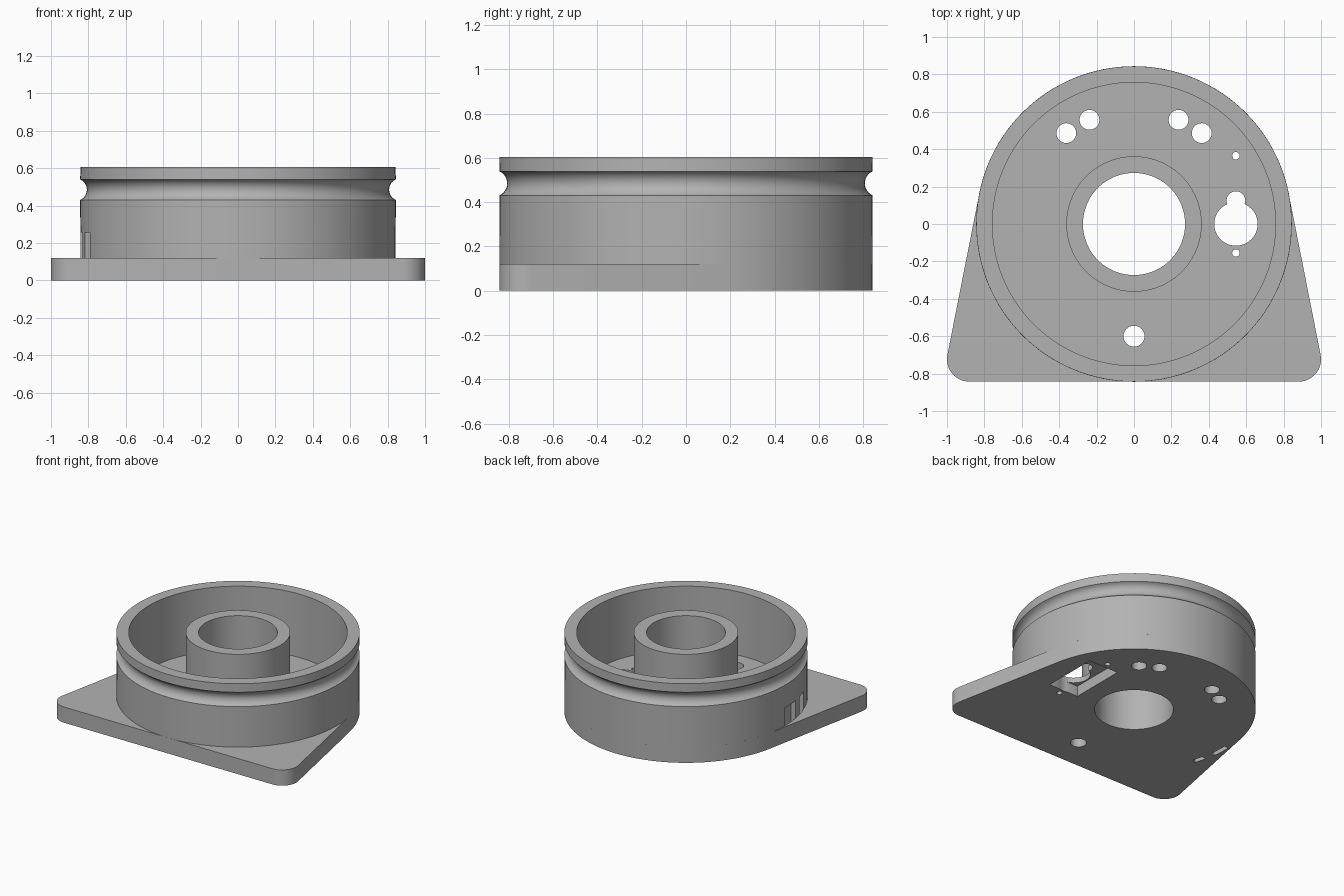
import bpy, bmesh
from math import sin, cos, pi, radians, atan2, degrees
from mathutils import Matrix, Vector

if "Cube" in bpy.data.objects:
    bpy.data.objects.remove(bpy.data.objects["Cube"])

R, WALL_R, BOSS_R, BORE_R = 0.843, 0.757, 0.362, 0.273
FLOOR, TOP = 0.12, 0.605

grey = bpy.data.materials.new("plain grey")
grey.use_nodes = True
colour = (0.45, 0.45, 0.45, 1)
grey.diffuse_color = colour
grey.node_tree.nodes["Principled BSDF"].inputs["Base Color"].default_value = colour


def make(name, bm):
    bmesh.ops.recalc_face_normals(bm, faces=bm.faces)
    mesh = bpy.data.meshes.new(name)
    bm.to_mesh(mesh)
    bm.free()
    mesh.materials.append(grey)
    obj = bpy.data.objects.new(name, mesh)
    bpy.context.collection.objects.link(obj)
    return obj


def arc(cx, cy, r, a0, a1, n):
    return [(cx + r * cos(radians(a0 + (a1 - a0) * i / n)),
             cy + r * sin(radians(a0 + (a1 - a0) * i / n))) for i in range(n + 1)]


def prism(name, outline, z0, z1):
    bm = bmesh.new()
    face = bm.faces.new([bm.verts.new((x, y, z0)) for x, y in outline])
    ext = bmesh.ops.extrude_face_region(bm, geom=[face])
    verts = [g for g in ext["geom"] if isinstance(g, bmesh.types.BMVert)]
    bmesh.ops.translate(bm, verts=verts, vec=(0, 0, z1 - z0))
    return make(name, bm)


def lathe(name, profile, steps=128):
    bm = bmesh.new()
    verts = [bm.verts.new((r, 0, z)) for r, z in profile]
    edges = [bm.edges.new((v, verts[i - 1])) for i, v in enumerate(verts)]
    bmesh.ops.spin(bm, geom=verts + edges, cent=(0, 0, 0), axis=(0, 0, 1),
                   angle=2 * pi, steps=steps)
    bmesh.ops.remove_doubles(bm, verts=bm.verts, dist=0.0001)
    return make(name, bm)


def cut(obj, cutter):
    mod = obj.modifiers.new("cut", "BOOLEAN")
    mod.operation, mod.solver, mod.object = "DIFFERENCE", "EXACT", cutter
    bpy.context.view_layer.objects.active = obj
    bpy.ops.object.modifier_apply(modifier=mod.name)


def discard(cutter):
    bpy.data.objects.remove(cutter)


# Base plate: round back, straight tangent sides, rounded front corners
outline = (arc(0, 0, R, 11, 169, 70) + arc(-0.88, -R + 0.12, 0.12, 169, 270, 12)
           + arc(0.88, -R + 0.12, 0.12, 270, 371, 12))
base = prism("base_plate", outline, 0, FLOOR)

# Drum wall with a rounded groove around the outside
groove = [(R + 0.025 + 0.06 * cos(a), 0.485 + 0.06 * sin(a))
          for a in [radians(246 - 132 * i / 12) for i in range(13)]]
drum = lathe("drum_wall", [(WALL_R, FLOOR), (R, FLOOR)] + groove
             + [(R, TOP), (WALL_R, TOP)])

# Central hollow boss
boss = lathe("centre_boss", [(BORE_R, FLOOR), (BOSS_R, FLOOR), (BOSS_R, TOP), (BORE_R, TOP)])

# Round holes through the floor
holes = [(0, 0, BORE_R, 128), (0, -0.6, 0.056, 32), (0.545, 0, 0.116, 48),
         (0.545, 0.125, 0.05, 32), (0.545, 0.365, 0.02, 20), (0.545, -0.155, 0.02, 20)]
for side in (-1, 1):
    holes += [(side * 0.362, 0.486, 0.053, 32), (side * 0.238, 0.557, 0.053, 32)]
for x, y, r, n in holes:
    cutter = prism("hole_cutter", arc(x, y, r, 0, 360 - 360 / n, n - 1), -0.1, 0.3)
    cut(base, cutter)
    discard(cutter)

# Rectangular pocket under the floor
pocket = prism("pocket_cutter", [(0.42, -0.11), (0.67, -0.11), (0.67, 0.32), (0.42, 0.32)],
               -0.1, 0.08)
cut(base, pocket)
discard(pocket)

# Two slots in the right side wall, open below through the plate
for a0, a1 in ((179, 189), (194, 200)):
    ring = arc(0, 0, R - 0.035, a0, a1, 8)
    for obj, reach, z0, z1 in ((base, R, -0.1, 0.2), (drum, R + 0.1, 0, 0.255)):
        slot = prism("slot_cutter", ring + arc(0, 0, reach, a1, a0, 8), z0, z1)
        cut(obj, slot)
        discard(slot)

# Smooth round surfaces, crisp edges
for obj in (base, drum, boss):
    bpy.ops.object.select_all(action="DESELECT")
    obj.select_set(True)
    bpy.context.view_layer.objects.active = obj
    bpy.ops.object.shade_smooth_by_angle(angle=radians(30))
